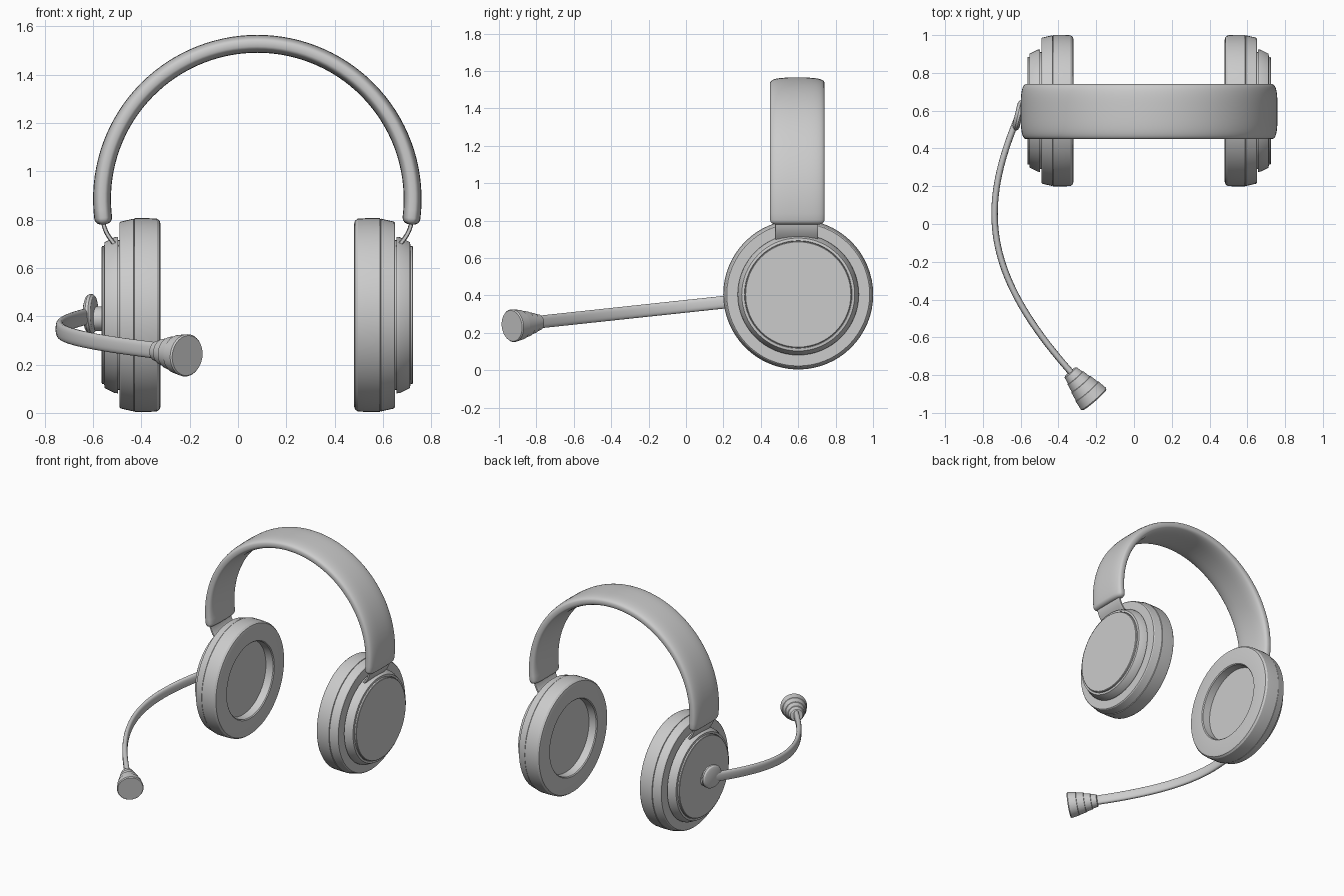
import bpy, bmesh, math
from mathutils import Vector
from mathutils.geometry import interpolate_bezier

if "Cube" in bpy.data.objects:
    bpy.data.objects.remove(bpy.data.objects["Cube"])

CX, CY, CZ = 0.08, 0.6, 0.405   # headset middle and ear cup axis


def finish(name, bm, angle=30):
    bmesh.ops.recalc_face_normals(bm, faces=bm.faces)
    mesh = bpy.data.meshes.new(name)
    bm.to_mesh(mesh)
    bm.free()
    ob = bpy.data.objects.new(name, mesh)
    bpy.context.collection.objects.link(ob)
    bpy.ops.object.select_all(action='DESELECT')
    ob.select_set(True)
    bpy.context.view_layer.objects.active = ob
    bpy.ops.object.shade_smooth_by_angle(angle=math.radians(angle))
    return ob


def skin(bm, rings):
    """Join rings of points with quads and cap both ends."""
    rows = [[bm.verts.new(p) for p in ring] for ring in rings]
    n = len(rows[0])
    for a, b in zip(rows, rows[1:]):
        for i in range(n):
            bm.faces.new((a[i], a[(i + 1) % n], b[(i + 1) % n], b[i]))
    bm.faces.new(rows[0])
    bm.faces.new(rows[-1])


def lathe(name, origin, axis, profile, n=64):
    """Turn (distance along axis, radius) points about an axis."""
    o, ax = Vector(origin), Vector(axis).normalized()
    u = ax.cross(Vector((0, 0, 1))).normalized()
    v = ax.cross(u)
    ang = [2 * math.pi * i / n for i in range(n)]
    bm = bmesh.new()
    skin(bm, [[o + ax * d + (u * math.cos(a) + v * math.sin(a)) * r for a in ang]
              for d, r in profile])
    return finish(name, bm)


def sweep(name, path, wide, half_w, half_t, power, round_end=0.0, n=40):
    """Sweep a superellipse section along a path; 'wide' is its width direction."""
    path = [Vector(p) for p in path]
    wide = Vector(wide)
    sec = []
    for i in range(n):
        a = 2 * math.pi * i / n
        c, s = math.cos(a), math.sin(a)
        sec.append((math.copysign(abs(c) ** (2 / power), c),
                    math.copysign(abs(s) ** (2 / power), s)))

    def ring(p, t, inset=0.0):
        nrm = t.cross(wide).normalized()
        return [p + wide * (half_w - inset) * c + nrm * (half_t - inset) * s
                for c, s in sec]

    last = len(path) - 1
    tans = [(path[min(i + 1, last)] - path[max(i - 1, 0)]).normalized()
            for i in range(last + 1)]
    rings = [ring(p, t) for p, t in zip(path, tans)]
    if round_end:
        steps = [math.radians(d) for d in (25, 50, 75, 90)]
        for a in steps:
            out, ins = round_end * math.sin(a), round_end * (1 - math.cos(a))
            rings.insert(0, ring(path[0] - tans[0] * out, tans[0], ins))
            rings.append(ring(path[-1] + tans[-1] * out, tans[-1], ins))
    bm = bmesh.new()
    skin(bm, rings)
    return finish(name, bm, 40)


# Headband: wide flat arch with rounded ends
arch = []
for i in range(65):
    a = math.radians(-7 + 194 * i / 64)
    arch.append((CX + 0.643 * math.cos(a), 0.595, 0.885 + 0.643 * math.sin(a)))
sweep("headband", arch, (0, 1, 0), 0.146, 0.037, 3.2, round_end=0.026)

for side, s in (("left", -1), ("right", 1)):
    inner = (CX + s * 0.40, CY, CZ)
    out = (s, 0, 0)
    # Ear cushion with a recessed middle
    lathe(side + "_ear_cushion", inner, out,
          [(0.06, 0.262), (0.006, 0.266), (0, 0.272), (0, 0.375), (0.004, 0.39),
           (0.016, 0.399), (0.05, 0.401), (0.108, 0.401), (0.112, 0.39)])
    # Outer shell and the stepped ring on it
    lathe(side + "_ear_shell", inner, out,
          [(0.10, 0.38), (0.112, 0.399), (0.165, 0.387), (0.170, 0.382),
           (0.170, 0.31), (0.177, 0.31), (0.177, 0.324), (0.19, 0.323),
           (0.232, 0.302), (0.234, 0.288), (0.226, 0.286)])
    # Round cover plate
    lathe(side + "_cover_plate", inner, out,
          [(0.22, 0.285), (0.242, 0.285), (0.245, 0.281)])
    # Curved strap from band to cup
    pts = interpolate_bezier(Vector((CX + s * 0.640, 0.592, 0.81)),
                             Vector((CX + s * 0.637, 0.592, 0.75)),
                             Vector((CX + s * 0.610, 0.592, 0.72)),
                             Vector((CX + s * 0.574, 0.592, 0.68)), 14)
    sweep(side + "_strap", pts, (0, 1, 0), 0.115, 0.009, 8)

# Microphone pivot on the left cup
lathe("mic_pivot_shaft", (-0.55, 0.59, 0.39), (-1, 0, 0),
      [(0, 0.05), (0.055, 0.05)], 40)
lathe("mic_pivot_knob", (-0.603, 0.575, 0.41), (-0.97, 0.23, 0),
      [(-0.012, 0.06), (-0.008, 0.075), (0, 0.082), (0.012, 0.082),
       (0.022, 0.074), (0.028, 0.058)], 40)

# Curved microphone boom, a flat strip standing on edge
def boom_z(y):
    return 0.342 + 0.107 * y

boom = interpolate_bezier(Vector((-0.613, 0.57, 0)), Vector((-0.82, 0.08, 0)),
                          Vector((-0.80, -0.26, 0)), Vector((-0.325, -0.795, 0)), 40)
for p in boom:
    p.z = boom_z(p.y)
sweep("mic_boom", boom, (0, 0, 1), 0.034, 0.017, 2.6, n=24)

# Stepped microphone cone
lathe("microphone", (-0.338, -0.783, 0.257), (0.655, -0.755, -0.10),
      [(0, 0.036), (0.004, 0.042), (0.04, 0.05), (0.042, 0.054), (0.085, 0.063),
       (0.087, 0.067), (0.135, 0.077), (0.137, 0.08), (0.19, 0.088), (0.197, 0.083)], 40)
